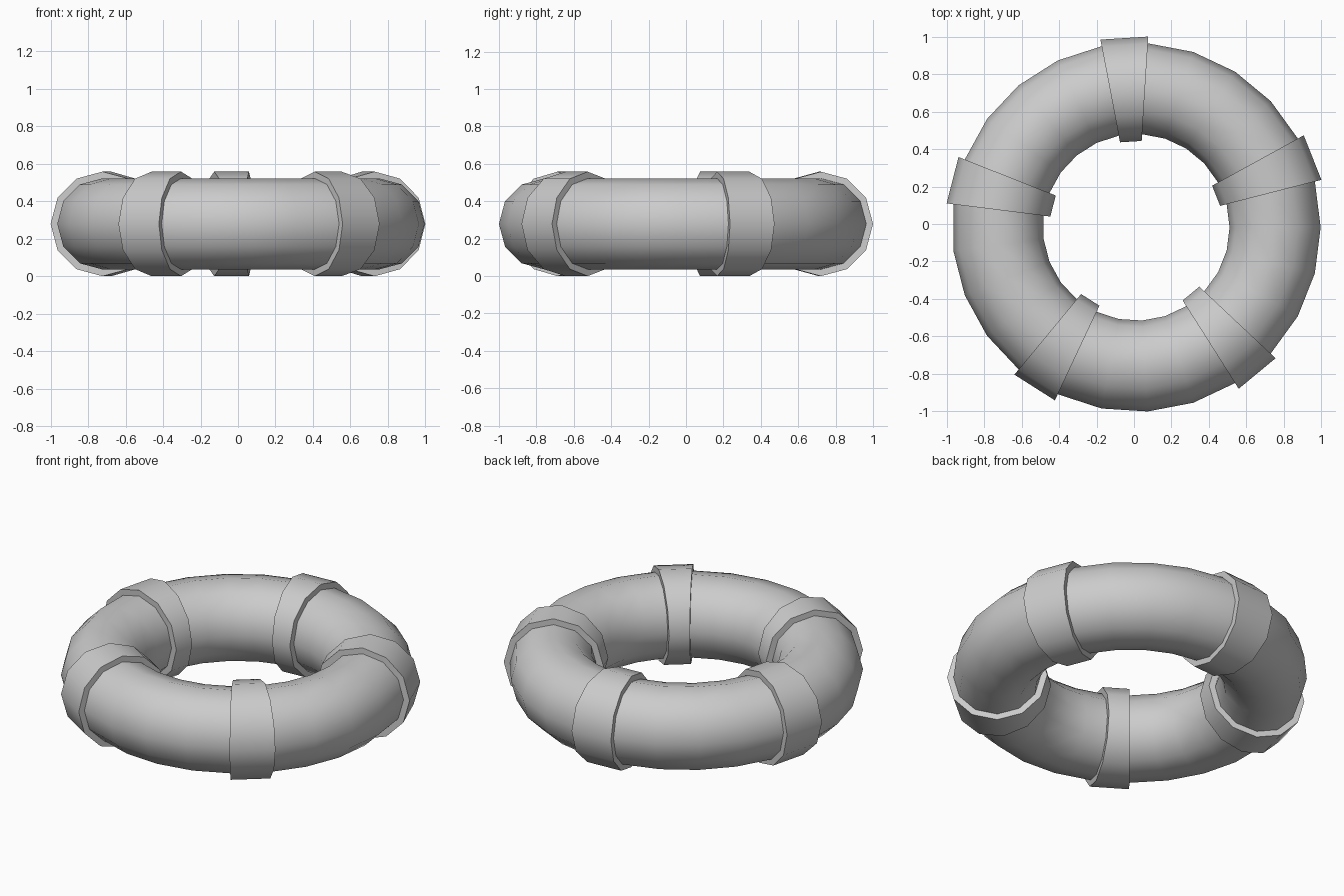
import bpy, bmesh
from math import sin, cos, pi

if "Cube" in bpy.data.objects:
    bpy.data.objects.remove(bpy.data.objects["Cube"])

MAJOR, TUBE, BAND = 0.741, 0.243, 0.279   # ring radius, tube radius, raised band radius
SEGS, SIDES = 25, 12
CENTRE = (0.012, -0.018, 0.279)

# Cross-section stations round the ring; each band fills one segment in five
stations = []
for i in range(SEGS):
    if i % 5 == 1:
        stations += [(i, TUBE), (i, BAND)]
    elif i % 5 == 2:
        stations += [(i, BAND), (i, TUBE)]
    else:
        stations.append((i, TUBE))

# Skin the stations into one closed ring, stepping up and down at the bands
bm = bmesh.new()
rings = []
for i, radius in stations:
    a = 2 * pi * i / SEGS
    ring = []
    for j in range(SIDES):
        b = 2 * pi * j / SIDES
        d = MAJOR + radius * cos(b)
        ring.append(bm.verts.new((d * cos(a), d * sin(a), radius * sin(b))))
    rings.append(ring)
for k, p in enumerate(rings):
    q = rings[(k + 1) % len(rings)]
    for j in range(SIDES):
        n = (j + 1) % SIDES
        bm.faces.new((p[j], q[j], q[n], p[n]))
bmesh.ops.recalc_face_normals(bm, faces=bm.faces)

mesh = bpy.data.meshes.new("banded_float_ring")
bm.to_mesh(mesh)
bm.free()
obj = bpy.data.objects.new("banded_float_ring", mesh)
obj.location = CENTRE
bpy.context.collection.objects.link(obj)

# Smooth tube with crisp band edges
bpy.context.view_layer.objects.active = obj
obj.select_set(True)
bpy.ops.object.shade_smooth_by_angle(angle=0.75)
